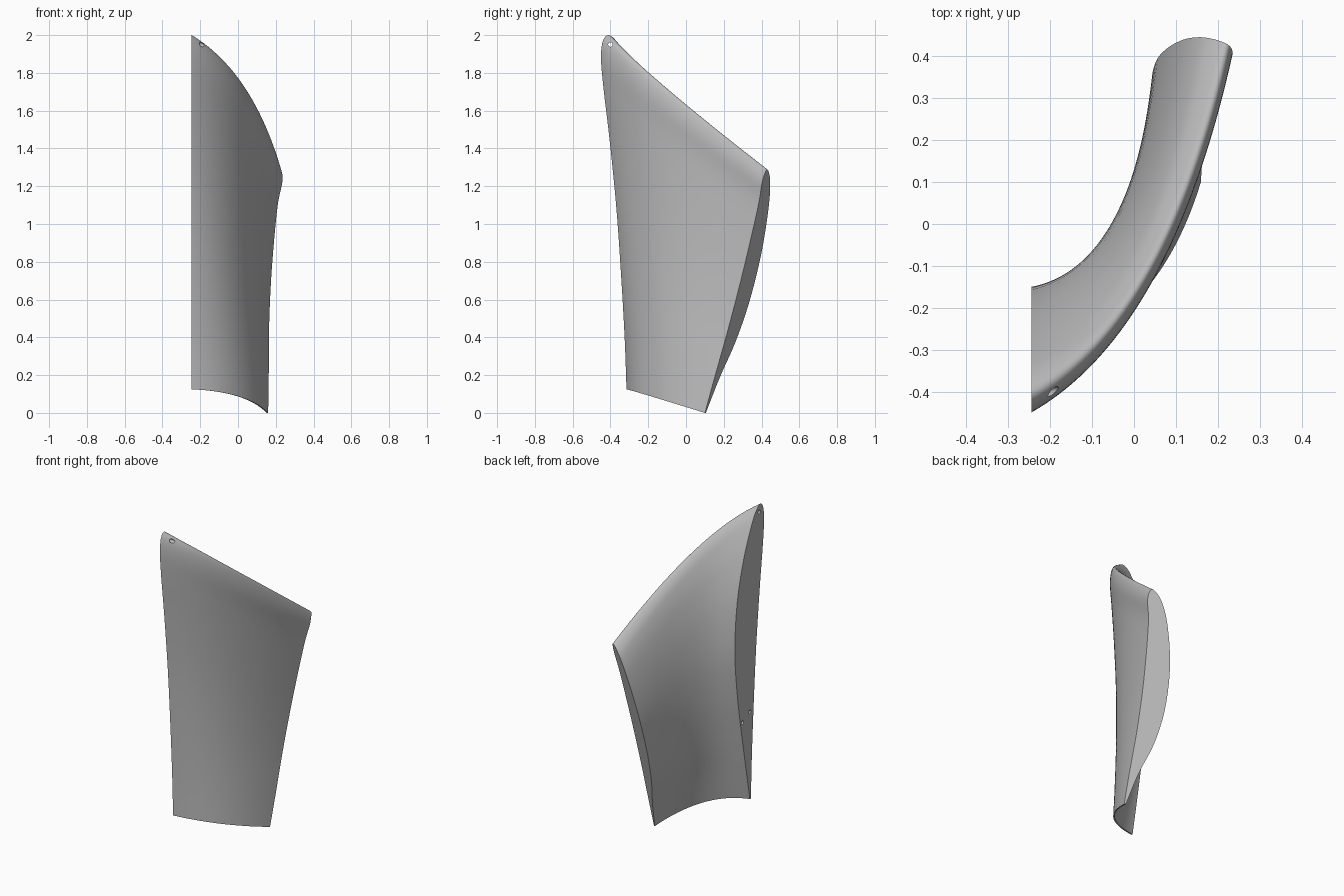
import bpy, bmesh, math
from mathutils import Vector

cube = bpy.data.objects.get("Cube")
if cube:
    bpy.data.objects.remove(cube, do_unlink=True)

START_X = -0.245
STEPS = 40
SMOOTH = 4

# Matching (y, z) outlines of the two flat ends: up the outside, down the inside
front_end = [(-.315, .125), (-.325, .4), (-.345, .75), (-.37, 1.1), (-.405, 1.45),
             (-.437, 1.72), (-.45, 1.88), (-.44, 1.97), (-.41, 2), (-.37, 1.97),
             (-.32, 1.89), (-.24, 1.7), (-.175, 1.45), (-.15, 1.15), (-.175, .85),
             (-.225, .55), (-.275, .28), (-.305, .125)]
back_end = [(.1, 0), (.155, .2), (.225, .45), (.29, .7), (.345, .93),
            (.385, 1.11), (.403, 1.22), (.42, 1.275), (.432, 1.288), (.442, 1.26),
            (.446, 1.21), (.44, 1.11), (.418, .95), (.385, .78), (.33, .57),
            (.26, .37), (.18, .19), (.105, 0)]


def refine(points):
    """Smooth an open outline with a Catmull-Rom spline."""
    pts = [Vector(p) for p in points]
    pts = [2 * pts[0] - pts[1]] + pts + [2 * pts[-1] - pts[-2]]
    out = []
    for a, b, c, d in zip(pts, pts[1:], pts[2:], pts[3:]):
        for k in range(SMOOTH):
            t = k / SMOOTH
            out.append(0.5 * (2 * b + (c - a) * t + (2 * a - 5 * b + 4 * c - d) * t ** 2
                              + (3 * b - a - 3 * c + d) * t ** 3))
    return out + [pts[-2]]


def sweep_path(start, end):
    """Curved path joining one outline point to its partner on the slanted end."""
    a = Vector((START_X, start.x, start.y))
    c = Vector((.331 + .487 * end.y - 1.714 * end.x, end.x, end.y))
    b = Vector((c.x / 2 - .03, -.113 + .54 * a.y + .235 * c.y,
                (a.z + c.z) / 2 + .045 + .07 * (a.z + c.z) / 2))
    path = []
    for i in range(STEPS + 1):
        t = i / STEPS
        path.append(a * (1 - t) ** 2 + b * 2 * t * (1 - t) + c * t ** 2)
    return path


# Curved body
bm = bmesh.new()
columns = [[bm.verts.new(p) for p in sweep_path(s, e)]
           for s, e in zip(refine(front_end), refine(back_end))]
for left, right in zip(columns, columns[1:] + columns[:1]):
    for i in range(STEPS):
        bm.faces.new((left[i], left[i + 1], right[i + 1], right[i]))
bm.faces.new([col[0] for col in columns])
bm.faces.new([col[-1] for col in columns])
bmesh.ops.recalc_face_normals(bm, faces=bm.faces)
mesh = bpy.data.meshes.new("curved_body")
bm.to_mesh(mesh)
bm.free()
body = bpy.data.objects.new("curved_body", mesh)
bpy.context.collection.objects.link(body)

# Plain grey
grey = bpy.data.materials.new("grey")
grey.use_nodes = True
colour = (.5, .5, .5, 1)
grey.diffuse_color = colour
grey.node_tree.nodes["Principled BSDF"].inputs["Base Color"].default_value = colour
mesh.materials.append(grey)

# Pin holes: one through the tip, two blind in the flat end
for y, z, depth in ((-.4, 1.95, .2), (-.305, .69, .05), (-.228, .65, .05)):
    bpy.ops.mesh.primitive_cylinder_add(vertices=20, radius=.012, depth=depth * 2,
                                        location=(START_X, y, z),
                                        rotation=(0, math.pi / 2, 0))
    cutter = bpy.context.object
    cutter.name = "hole_cutter"
    cutter.hide_render = True
    cutter.data.materials.append(grey)
    cut = body.modifiers.new("hole", 'BOOLEAN')
    cut.operation = 'DIFFERENCE'
    cut.solver = 'EXACT'
    cut.object = cutter
    bpy.context.view_layer.objects.active = body
    bpy.ops.object.modifier_apply(modifier=cut.name)
    bpy.data.objects.remove(cutter, do_unlink=True)

# Smooth shading with crisp rims
bpy.ops.object.select_all(action='DESELECT')
body.select_set(True)
bpy.context.view_layer.objects.active = body
bpy.ops.object.shade_smooth_by_angle(angle=math.radians(35))
